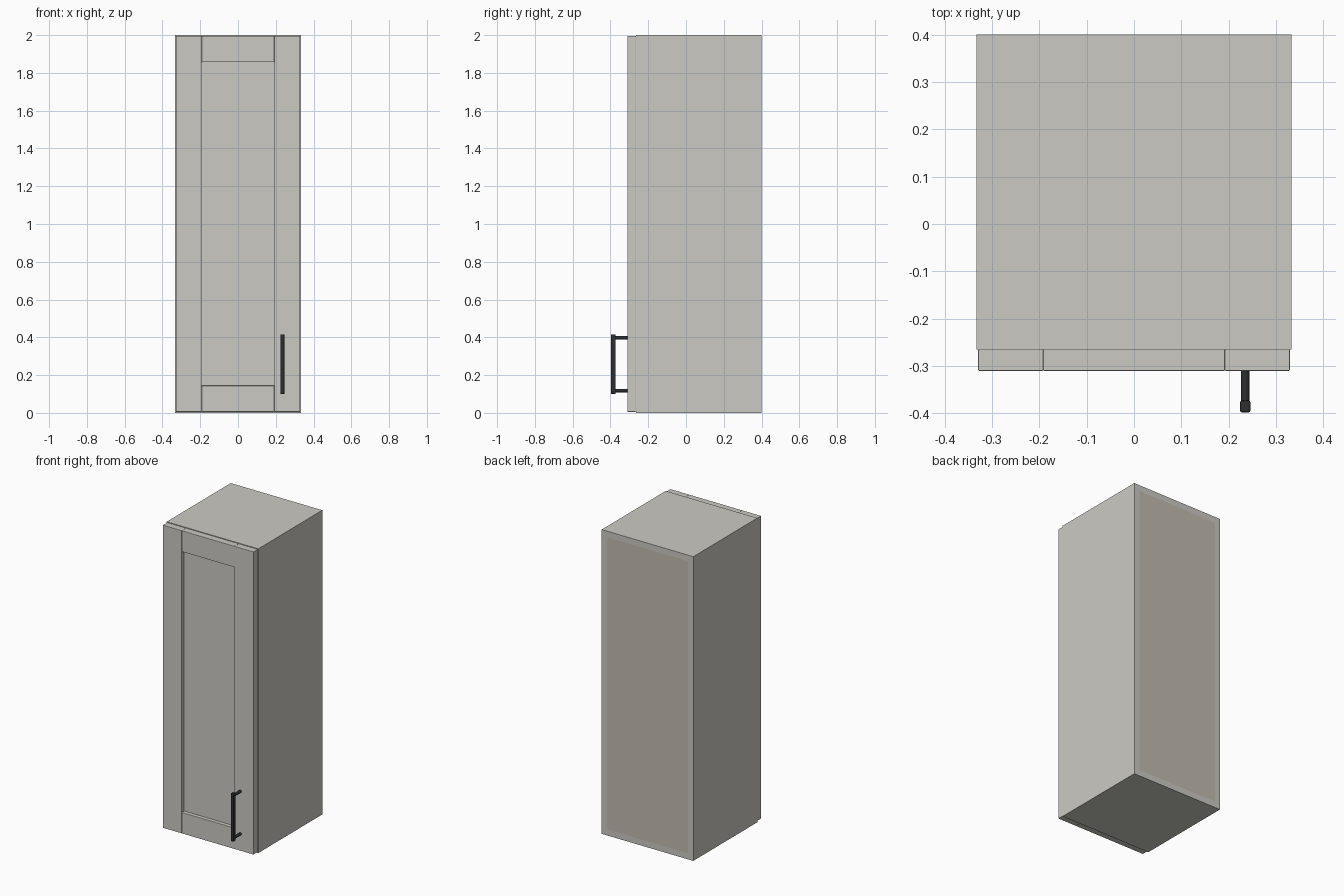
import bpy, math

if "Cube" in bpy.data.objects:
    bpy.data.objects.remove(bpy.data.objects["Cube"])


def material(name, color):
    m = bpy.data.materials.new(name)
    m.diffuse_color = (*color, 1)
    m.use_nodes = True
    m.node_tree.nodes["Principled BSDF"].inputs["Base Color"].default_value = m.diffuse_color
    return m


PAINT = material("warm_grey_paint", (0.60, 0.59, 0.55))
BACK = material("back_board", (0.55, 0.50, 0.43))
METAL = material("dark_metal", (0.025, 0.028, 0.03))


def box(name, x, y, z, mat, bevel=0.0):
    """Box from (min, max) ranges, with an optional edge bevel."""
    bpy.ops.mesh.primitive_cube_add(size=1, location=[(a + b) / 2 for a, b in (x, y, z)])
    ob = bpy.context.object
    ob.name = name
    ob.scale = [b - a for a, b in (x, y, z)]
    bpy.ops.object.transform_apply(location=False, rotation=False, scale=True)
    ob.data.materials.append(mat)
    if bevel:
        mod = ob.modifiers.new("bevel", 'BEVEL')
        mod.width = bevel
        mod.segments = 2
    return ob


W, T = 0.333, 0.04           # half width, board thickness
FRONT, REAR, H = -0.265, 0.40, 2.0
IN = W - T

# Carcass: sides, top, bottom, back
box("left_side", (-W, -IN), (FRONT, REAR), (0, H), PAINT)
box("right_side", (IN, W), (FRONT, REAR), (0, H), PAINT)
box("bottom_board", (-IN, IN), (FRONT, REAR), (0, T), PAINT)
box("top_board", (-IN, IN), (FRONT, REAR), (H - T, H), PAINT)
box("back_panel", (-IN, IN), (REAR - 0.02, REAR), (T, H - T), BACK)

# Framed door: stiles, rails, recessed panel
DW, DI, DF = 0.329, 0.192, -0.31
Z0, Z1, RAIL = 0.006, 1.996, 0.138
box("door_left_stile", (-DW, -DI), (DF, FRONT), (Z0, Z1), PAINT, 0.0015)
box("door_right_stile", (DI, DW), (DF, FRONT), (Z0, Z1), PAINT, 0.0015)
box("door_bottom_rail", (-DI, DI), (DF, FRONT), (Z0, Z0 + RAIL), PAINT, 0.0015)
box("door_top_rail", (-DI, DI), (DF, FRONT), (Z1 - RAIL, Z1), PAINT, 0.0015)
box("door_panel", (-DI, DI), (DF + 0.025, FRONT - 0.003),
    (Z0 + RAIL, Z1 - RAIL), PAINT)

# Handle: bar on two posts
HX = 0.235
box("handle_bar", (HX - 0.011, HX + 0.011), (-0.398, -0.373), (0.10, 0.415), METAL, 0.004)
for label, z in (("lower", 0.118), ("upper", 0.398)):
    bpy.ops.mesh.primitive_cylinder_add(vertices=24, radius=0.009, depth=0.070,
                                        location=(HX, -0.344, z),
                                        rotation=(math.pi / 2, 0, 0))
    post = bpy.context.object
    post.name = f"handle_{label}_post"
    post.data.materials.append(METAL)
    bpy.ops.object.shade_smooth_by_angle()
